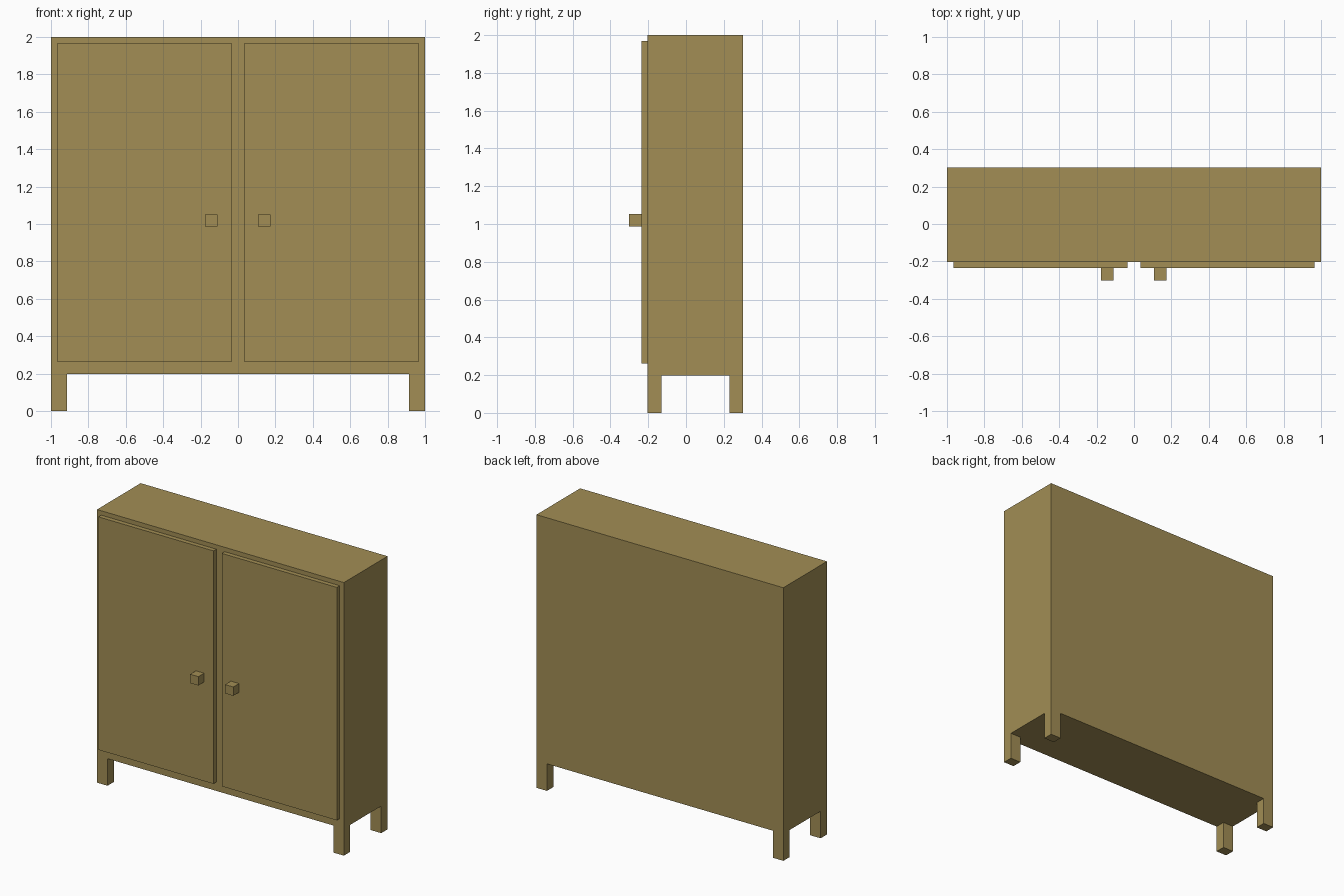
import bpy, bmesh

if "Cube" in bpy.data.objects:
    bpy.data.objects.remove(bpy.data.objects["Cube"])

wood = bpy.data.materials.new("wood")
wood.diffuse_color = (0.36, 0.27, 0.09, 1)
wood.use_nodes = True
wood.node_tree.nodes["Principled BSDF"].inputs["Base Color"].default_value = wood.diffuse_color

FRONT, BACK = -0.203, 0.302       # carcass depth
DOOR_FRONT, KNOB_FRONT = -0.236, -0.302
LEG_X, LEG_Y, LEG_H = 0.085, 0.073, 0.198


def finish(name, bm):
    bmesh.ops.recalc_face_normals(bm, faces=bm.faces)
    mesh = bpy.data.meshes.new(name)
    bm.to_mesh(mesh)
    bm.free()
    mesh.materials.append(wood)
    obj = bpy.data.objects.new(name, mesh)
    bpy.context.collection.objects.link(obj)
    return obj


def box_bm(x, y, z):
    bm = bmesh.new()
    bmesh.ops.create_cube(bm, size=1)
    for v in bm.verts:
        v.co = [r[0] if c < 0 else r[1] for c, r in zip(v.co, (x, y, z))]
    return bm


# Carcass: a box cut near its corners, with the four legs extruded down
bm = box_bm((-1, 1), (FRONT, BACK), (LEG_H, 2))
cuts = [((s * (1 - LEG_X), 0, 0), (1, 0, 0)) for s in (-1, 1)]
cuts += [((0, y, 0), (0, 1, 0)) for y in (FRONT + LEG_Y, BACK - LEG_Y)]
for co, no in cuts:
    bmesh.ops.bisect_plane(bm, geom=bm.verts[:] + bm.edges[:] + bm.faces[:],
                           plane_co=co, plane_no=no)
corners = []
for f in bm.faces:
    c = f.calc_center_median()
    if (c.z < LEG_H + 0.001 and abs(c.x) > 1 - LEG_X
            and not FRONT + LEG_Y < c.y < BACK - LEG_Y):
        corners.append(f)
legs = bmesh.ops.extrude_discrete_faces(bm, faces=corners)["faces"]
for f in legs:
    for v in f.verts:
        v.co.z = 0
bmesh.ops.remove_doubles(bm, verts=bm.verts, dist=0.0001)
# Clear the cut lines left on the flat panels
bmesh.ops.dissolve_limit(bm, angle_limit=0.01, verts=bm.verts, edges=bm.edges)
finish("cabinet_body_with_legs", bm)

# Doors and their square knobs, one pair per side
for side, s, knob_x in (("left", -1, -0.143), ("right", 1, 0.140)):
    x = sorted((s * 0.034, s * 0.966))
    finish(side + "_door", box_bm(x, (DOOR_FRONT, FRONT), (0.262, 1.968)))
    finish(side + "_knob", box_bm((knob_x - 0.033, knob_x + 0.033),
                                  (KNOB_FRONT, DOOR_FRONT), (0.987, 1.052)))
